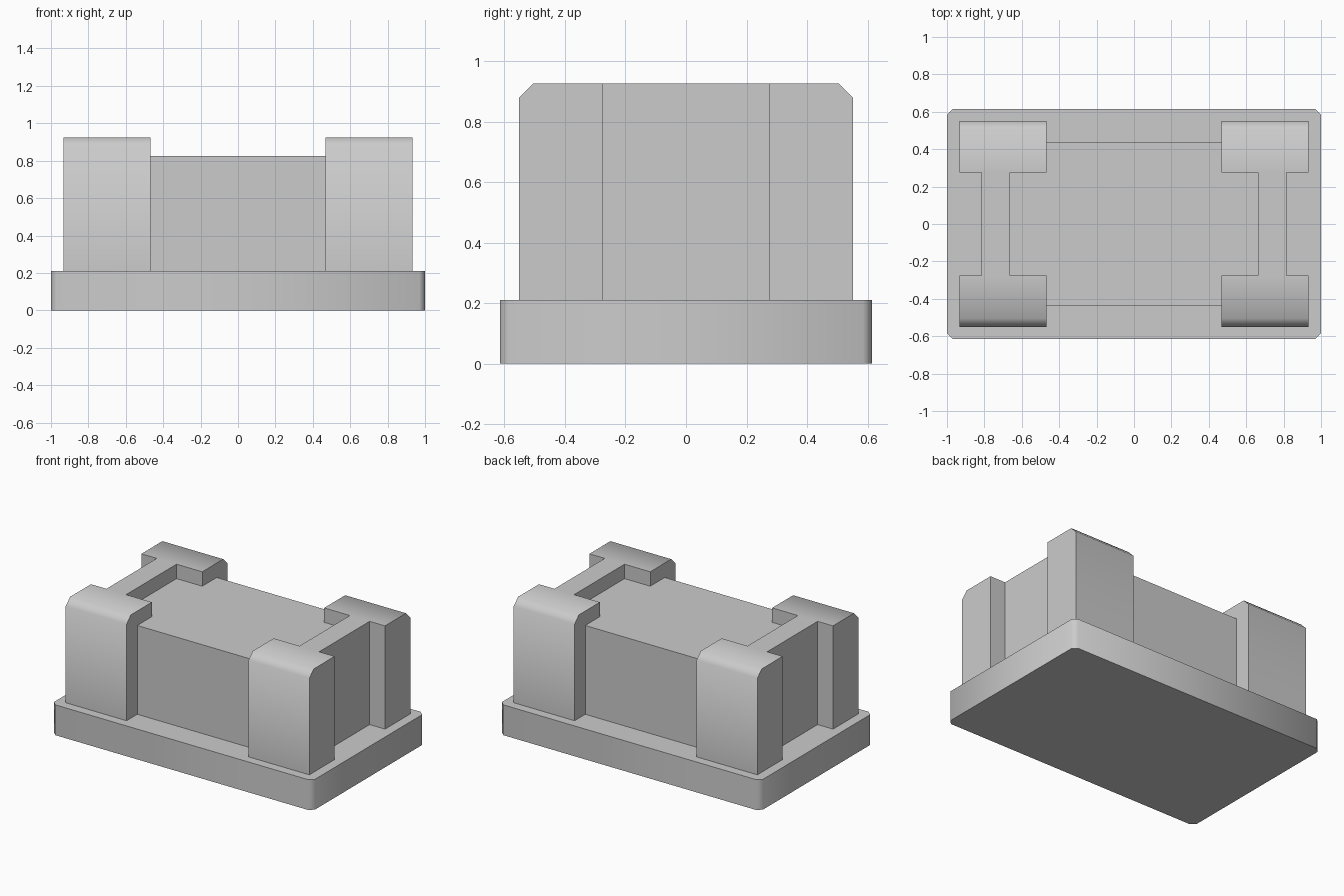
import bpy, bmesh, math
from mathutils import Vector

if "Cube" in bpy.data.objects:
    bpy.data.objects.remove(bpy.data.objects["Cube"])


def block(name, lo, hi, mirror=(False, False), chamfer=0, pick=None):
    """Box from corner to corner; chamfers the edges whose midpoint passes pick."""
    lo, hi = Vector(lo), Vector(hi)
    bm = bmesh.new()
    bmesh.ops.create_cube(bm, size=1)
    for v in bm.verts:
        v.co = [(lo[i] + hi[i]) / 2 + v.co[i] * (hi[i] - lo[i]) for i in range(3)]
    if pick:
        edges = [e for e in bm.edges if pick((e.verts[0].co + e.verts[1].co) / 2, lo, hi)]
        bmesh.ops.bevel(bm, geom=edges, offset=chamfer, segments=1,
                        affect='EDGES', profile=0.5)
    bmesh.ops.recalc_face_normals(bm, faces=bm.faces)
    mesh = bpy.data.meshes.new(name)
    bm.to_mesh(mesh)
    bm.free()
    ob = bpy.data.objects.new(name, mesh)
    bpy.context.collection.objects.link(ob)

    # soft shading over 45 degree chamfers, crisp right angles
    bpy.ops.object.select_all(action='DESELECT')
    ob.select_set(True)
    bpy.context.view_layer.objects.active = ob
    bpy.ops.object.shade_smooth_by_angle(angle=math.radians(50))

    if any(mirror):
        mod = ob.modifiers.new("Mirror", 'MIRROR')
        mod.use_axis = (mirror[0], mirror[1], False)
        mod.use_mirror_merge = False
    return ob


BASE_TOP, PAD_TOP = 0.21, 0.925

# base plate with chamfered upright corners
block("base_plate", (-1, -0.615, 0), (1, 0.615, BASE_TOP), chamfer=0.03,
      pick=lambda m, lo, hi: abs(m.z - (lo.z + hi.z) / 2) < 1e-5)

# central body
block("central_body", (-0.70, -0.435, BASE_TOP), (0.70, 0.435, 0.825))

# four corner pillars, outer top edge chamfered
block("corner_pillars", (0.467, 0.276, BASE_TOP), (0.933, 0.552, PAD_TOP),
      mirror=(True, True), chamfer=0.047,
      pick=lambda m, lo, hi: abs(m.y - hi.y) < 1e-5 and abs(m.z - hi.z) < 1e-5)

# webs joining each pair of pillars
block("end_webs", (0.664, -0.276, BASE_TOP), (0.815, 0.276, PAD_TOP),
      mirror=(True, False))
